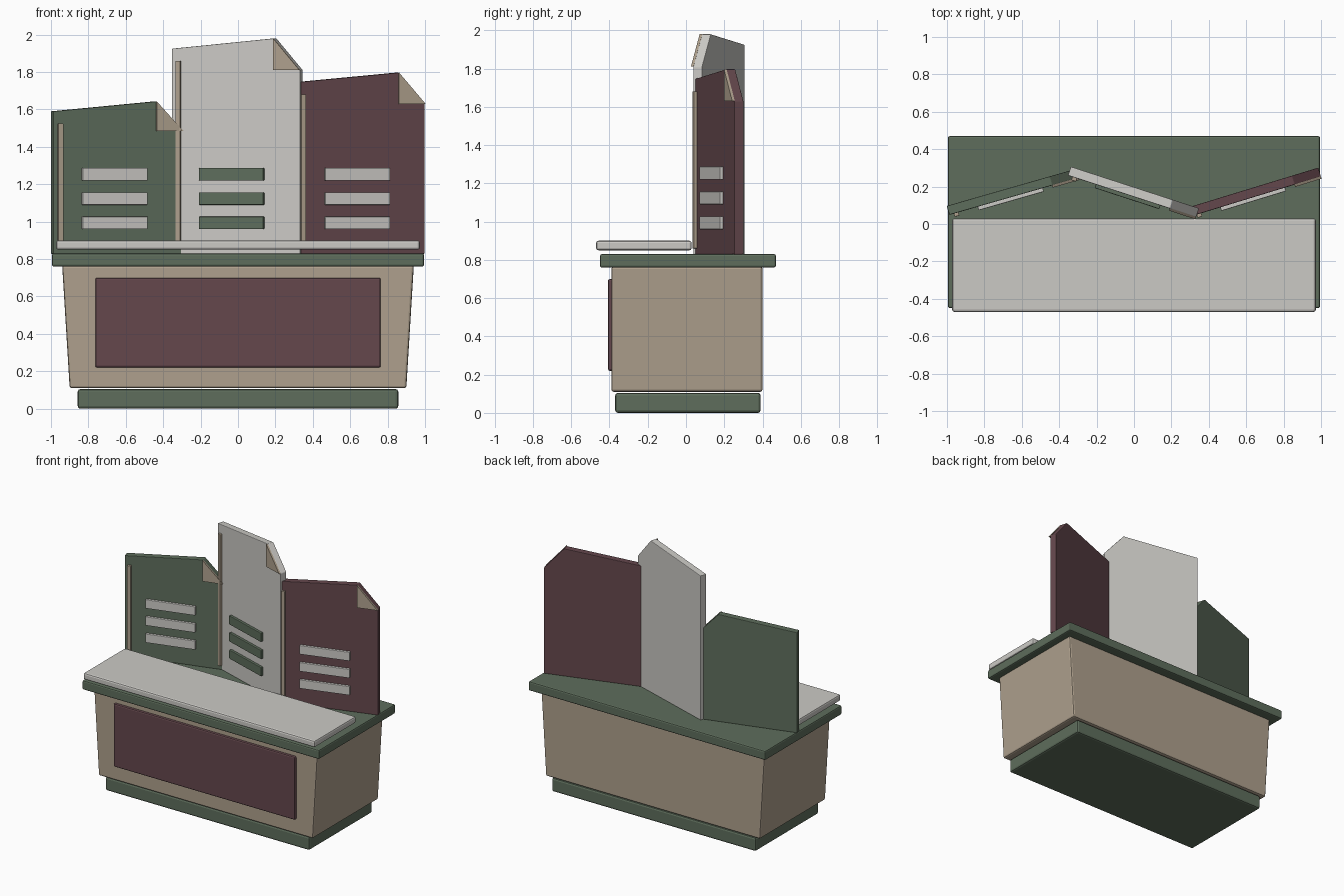
import bpy, bmesh
from math import radians
from mathutils import Matrix

if "Cube" in bpy.data.objects:
    bpy.data.objects.remove(bpy.data.objects["Cube"])


def material(name, rgb):
    m = bpy.data.materials.new(name)
    m.use_nodes = True
    m.diffuse_color = (*rgb, 1)
    m.node_tree.nodes["Principled BSDF"].inputs["Base Color"].default_value = (*rgb, 1)
    return m


green = material("sage green", (0.112, 0.155, 0.107))
maroon = material("dusty maroon", (0.128, 0.063, 0.073))
tan = material("warm tan", (0.425, 0.352, 0.266))
white = material("off white", (0.60, 0.59, 0.56))


def prism(name, profile, y0, y1, mat, bevel=0.0, place=None):
    """Extrude an x-z outline from y0 to y1, then turn and move it into place."""
    bm = bmesh.new()
    front = [bm.verts.new((x, y0, z)) for x, z in profile]
    face = bm.faces.new(front)
    ext = bmesh.ops.extrude_face_region(bm, geom=[face])
    moved = [g for g in ext["geom"] if isinstance(g, bmesh.types.BMVert)]
    bmesh.ops.translate(bm, verts=moved, vec=(0, y1 - y0, 0))
    bmesh.ops.recalc_face_normals(bm, faces=bm.faces[:])
    mesh = bpy.data.meshes.new(name)
    bm.to_mesh(mesh)
    bm.free()
    mesh.materials.append(mat)
    ob = bpy.data.objects.new(name, mesh)
    bpy.context.collection.objects.link(ob)
    if place:
        ob.matrix_world = place
    if bevel:
        mod = ob.modifiers.new("soft_edges", "BEVEL")
        mod.width = bevel
        mod.segments = 2
    return ob


def rect(x0, x1, z0, z1):
    return [(x0, z0), (x1, z0), (x1, z1), (x0, z1)]


# Counter: plinth, flared body, front panel, slab and raised worktop
prism("plinth", rect(-0.857, 0.857, 0, 0.105), -0.37, 0.39, green, 0.014)
prism("counter_body", [(-0.9, 0.11), (0.9, 0.11), (0.94, 0.765), (-0.94, 0.765)],
      -0.39, 0.40, tan, 0.012)
prism("front_panel", rect(-0.763, 0.763, 0.22, 0.70), -0.408, -0.38, maroon, 0.01)
prism("counter_slab", rect(-0.995, 0.995, 0.76, 0.83), -0.45, 0.47, green, 0.01)
prism("worktop", rect(-0.972, 0.972, 0.85, 0.90), -0.47, 0.03, white, 0.012)

# Zigzag back screens: name, centre x, turn, left top, peak, cut end, colours
HALF, DEPTH, BOTTOM, PEAK_U = 0.36, 0.025, 0.828, 0.212
screens = [
    ("right", -0.648, 16, 1.59, 1.643, 1.485, green, white),
    ("middle", -0.003, -18, 1.925, 1.98, 1.81, white, green),
    ("left", 0.648, 17, 1.745, 1.797, 1.63, maroon, white),
]
for name, cx, turn, z_left, z_peak, z_cut, main, accent in screens:
    place = Matrix.Translation((cx, 0.172, 0)) @ Matrix.Rotation(radians(turn), 4, "Z")
    outline = [(-HALF, BOTTOM), (HALF, BOTTOM), (HALF, z_cut),
               (PEAK_U, z_peak), (-HALF, z_left)]
    prism(name + "_screen", outline, -DEPTH, DEPTH, main, 0.004, place)

    # Folded corner lying on the front face
    fold = [(PEAK_U, z_cut), (HALF, z_cut), (PEAK_U, z_peak)]
    prism(name + "_folded_corner", fold, -DEPTH - 0.012, -DEPTH + 0.002, tan, 0, place)

    # Upright trim strip near the outer edge
    prism(name + "_trim", rect(-0.336, -0.309, 0.86, z_left - 0.065),
          -DEPTH - 0.018, -DEPTH + 0.002, tan, 0.003, place)

    # Three horizontal slats
    for i in range(3):
        z = 0.96 + 0.13 * i
        prism(f"{name}_slat_{i + 1}", rect(-0.203, 0.16, z, z + 0.067),
              -DEPTH - 0.02, -DEPTH + 0.002, accent, 0.004, place)
